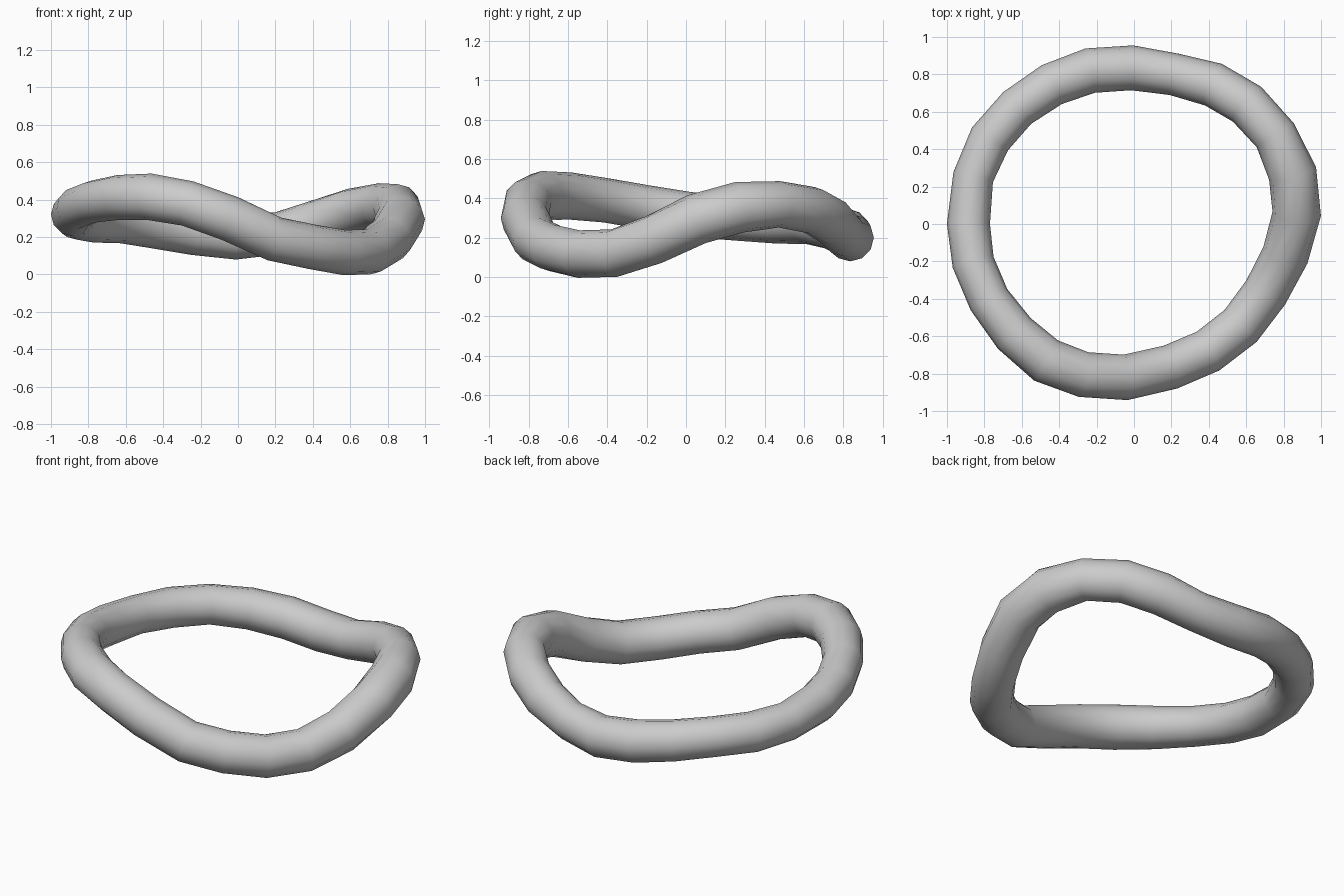
import bpy, bmesh, math
from mathutils import Vector

if "Cube" in bpy.data.objects:
    bpy.data.objects.remove(bpy.data.objects["Cube"])

# Centre path of the wavy ring: x, y, z, tube radius
PATH = [
    (-.885, .0, .32, .115), (-.86, .25, .295, .109), (-.77, .455, .285, .114),
    (-.625, .62, .28, .113), (-.44, .745, .255, .117), (-.235, .82, .225, .121),
    (-.01, .835, .20, .12), (.215, .80, .22, .113), (.425, .745, .28, .12),
    (.605, .64, .34, .12), (.755, .475, .37, .118), (.848, .27, .355, .13),
    (.87, .055, .295, .13), (.81, -.165, .19, .126), (.705, -.365, .122, .122),
    (.57, -.545, .117, .121), (.395, -.68, .148, .12), (.195, -.765, .19, .12),
    (-.045, -.82, .30, .122), (-.27, -.805, .38, .122), (-.47, -.73, .415, .125),
    (-.64, -.585, .412, .12), (-.775, -.405, .39, .113), (-.86, -.205, .355, .113),
]
SIDES = 12
N = len(PATH)

# Sweep a round section around the closed path
bm = bmesh.new()
rings = []
for i, (x, y, z, r) in enumerate(PATH):
    tangent = (Vector(PATH[(i + 1) % N][:3]) - Vector(PATH[i - 1][:3])).normalized()
    out = tangent.cross(Vector((0, 0, -1))).normalized()
    if out.dot(Vector((x, y, 0))) < 0:
        out = -out
    up = tangent.cross(out).normalized()
    if up.z < 0:
        up = -up
    ring = []
    for k in range(SIDES):
        a = 2 * math.pi * k / SIDES
        ring.append(bm.verts.new(Vector((x, y, z)) + r * (math.cos(a) * out + math.sin(a) * up)))
    rings.append(ring)
for i in range(N):
    a, b = rings[i], rings[(i + 1) % N]
    for k in range(SIDES):
        j = (k + 1) % SIDES
        bm.faces.new((a[k], a[j], b[j], b[k]))
bmesh.ops.recalc_face_normals(bm, faces=bm.faces)
for f in bm.faces:
    f.smooth = True

mesh = bpy.data.meshes.new("wavy_ring")
bm.to_mesh(mesh)
bm.free()
obj = bpy.data.objects.new("wavy_ring", mesh)
bpy.context.collection.objects.link(obj)
